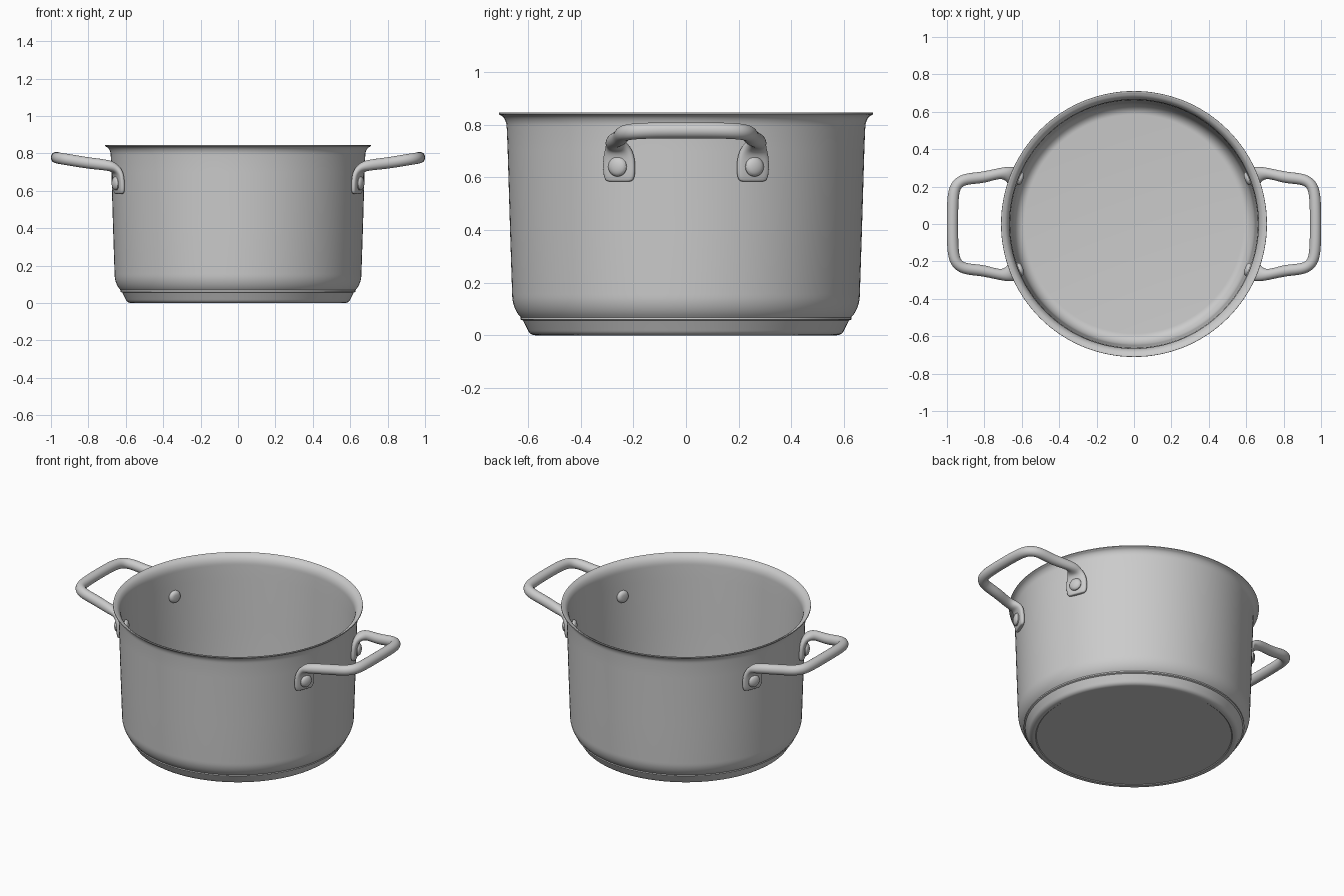
import bpy, bmesh, math
from mathutils import Vector, Matrix

cube = bpy.data.objects.get("Cube")
if cube:
    bpy.data.objects.remove(cube, do_unlink=True)

steel = bpy.data.materials.new("brushed_steel_grey")
steel.use_nodes = True
GREY = (0.6, 0.6, 0.6, 1.0)
steel.diffuse_color = GREY
steel.node_tree.nodes["Principled BSDF"].inputs["Base Color"].default_value = GREY


def make_object(name, bm, angle=35):
    bmesh.ops.recalc_face_normals(bm, faces=bm.faces[:])
    mesh = bpy.data.meshes.new(name)
    bm.to_mesh(mesh)
    bm.free()
    mesh.materials.append(steel)
    ob = bpy.data.objects.new(name, mesh)
    bpy.context.collection.objects.link(ob)
    bpy.ops.object.select_all(action='DESELECT')
    ob.select_set(True)
    bpy.context.view_layer.objects.active = ob
    bpy.ops.object.shade_smooth_by_angle(angle=math.radians(angle))
    return ob


def lathe(name, profile, steps):
    """Spin a list of (radius, height) around z."""
    bm = bmesh.new()
    verts = [bm.verts.new((r, 0, z)) for r, z in profile]
    edges = [bm.edges.new(pair) for pair in zip(verts, verts[1:])]
    bmesh.ops.spin(bm, geom=verts + edges, cent=(0, 0, 0), axis=(0, 0, 1),
                   angle=math.tau, steps=steps, use_duplicate=False)
    bmesh.ops.remove_doubles(bm, verts=bm.verts[:], dist=1e-4)
    return make_object(name, bm)


def arc(cx, cz, rx, rz, a0, a1, n=8):
    """Points on an elliptical arc, angles in degrees."""
    out = []
    for i in range(n + 1):
        a = math.radians(a0 + (a1 - a0) * i / n)
        out.append((cx + rx * math.cos(a), cz + rz * math.sin(a)))
    return out


# Pot: one closed wall, from the floor centre outward, over the rim and back in
profile = [(0, 0.004), (0.555, 0.004), (0.56, 0.0)]
profile += arc(0.572, 0.03, 0.03, 0.03, -90, -20, 5)      # base disc edge
profile += [(0.619, 0.056), (0.628, 0.060)]               # step above the base
profile += arc(0.575, 0.155, 0.085, 0.11, -52, 0, 8)      # rounded lower body
profile += [(0.668, 0.40), (0.677, 0.70), (0.680, 0.78)]
profile += arc(0.712, 0.79, 0.031, 0.047, 180, 100, 8)    # flared lip, outside
profile += [(0.711, 0.840), (0.710, 0.845), (0.703, 0.845)]
profile += arc(0.706, 0.785, 0.041, 0.058, 100, 180, 8)   # flared lip, inside
profile += [(0.662, 0.70), (0.654, 0.40)]
profile += arc(0.585, 0.155, 0.062, 0.085, 0, -90, 10)    # inner floor corner
profile += [(0, 0.07)]
lathe("pot_body", profile, 128)

# Handle sections
ANGLE = math.atan2(0.253, 0.636)          # direction of each mounting plate
RADIAL = Vector((math.cos(ANGLE), math.sin(ANGLE), 0))
SIDE = Vector((-math.sin(ANGLE), math.cos(ANGLE), 0))
SIDES = 16

# Mounting plate to neck: radius, height, half width, half thickness, squareness
plate = [
    (0.684, 0.583, 0.046, 0.008, 0.6),
    (0.684, 0.588, 0.057, 0.013, 0.6),
    (0.685, 0.610, 0.065, 0.016, 0.6),
    (0.687, 0.650, 0.066, 0.016, 0.6),
    (0.690, 0.685, 0.062, 0.018, 0.7),
    (0.699, 0.710, 0.052, 0.023, 0.85),
    (0.719, 0.727, 0.041, 0.028, 1.0),
    (0.752, 0.738, 0.033, 0.030, 1.0),
]
# Centre line of the grip, up to its middle
grip = [(0.80, 0.249, 0.748), (0.87, 0.244, 0.760), (0.918, 0.235, 0.768),
        (0.950, 0.210, 0.773), (0.965, 0.170, 0.776), (0.970, 0.10, 0.778),
        (0.971, 0.0, 0.778)]
TUBE = 0.031


def half_sections():
    centres = [RADIAL * p[0] + Vector((0, 0, p[1])) for p in plate]
    centres += [Vector(g) for g in grip]
    rows = []
    for i, c in enumerate(centres):
        if i == len(centres) - 1:
            t = Vector((0, -1, 0))
        else:
            t = (centres[i + 1] - centres[max(i - 1, 0)]).normalized()
        if i < len(plate):
            hw, ht, power = plate[i][2:]
            w = SIDE
        else:
            hw, ht, power = TUBE, TUBE, 1.0
            w = Vector((0, 0, 1)).cross(t).normalized()
        n = w.cross(t).normalized()
        ring = []
        for k in range(SIDES):
            a = math.tau * k / SIDES
            ca, sa = math.cos(a), math.sin(a)
            u = math.copysign(abs(ca) ** power, ca) * hw
            v = math.copysign(abs(sa) ** power, sa) * ht
            ring.append(c + w * u + n * v)
        rows.append(ring)
    return rows


def build_handle(name, turn):
    bm = bmesh.new()
    rings = [[bm.verts.new(p) for p in row] for row in half_sections()]
    for a, b in zip(rings, rings[1:]):
        for k in range(SIDES):
            j = (k + 1) % SIDES
            bm.faces.new((a[k], a[j], b[j], b[k]))
    bm.faces.new(rings[0])
    # Mirror the half across y and weld the middle
    geom = bm.verts[:] + bm.edges[:] + bm.faces[:]
    bmesh.ops.mirror(bm, geom=geom, axis='Y', merge_dist=0.001)
    bm.transform(Matrix.Rotation(turn, 4, 'Z'))
    ob = make_object(name, bm, 180)
    sub = ob.modifiers.new("smooth", 'SUBSURF')
    sub.levels = sub.render_levels = 2


# Rivet head shapes: radius, height above the surface
outer_rivet = [(0.037, -0.012), (0.037, 0.004)] + arc(0, 0.004, 0.035, 0.016, 10, 90, 6)
inner_rivet = [(0.037, -0.008), (0.037, 0.006), (0.033, 0.014), (0.024, 0.019),
               (0.016, 0.021), (0.0, 0.021)]
RIVET_Z = 0.640

for side, turn in (("left", 0.0), ("right", math.pi)):
    build_handle(side + "_handle", turn)
    for end, sign in (("a", 1), ("b", -1)):
        heading = turn + sign * ANGLE
        for place, shape, r, tilt in (("outer", outer_rivet, 0.702, 90),
                                      ("inner", inner_rivet, 0.660, -90)):
            ob = lathe(f"{side}_{place}_rivet_{end}", shape, 32)
            ob.matrix_world = (Matrix.Rotation(heading, 4, 'Z')
                               @ Matrix.Translation((r, 0, RIVET_Z))
                               @ Matrix.Rotation(math.radians(tilt), 4, 'Y'))
